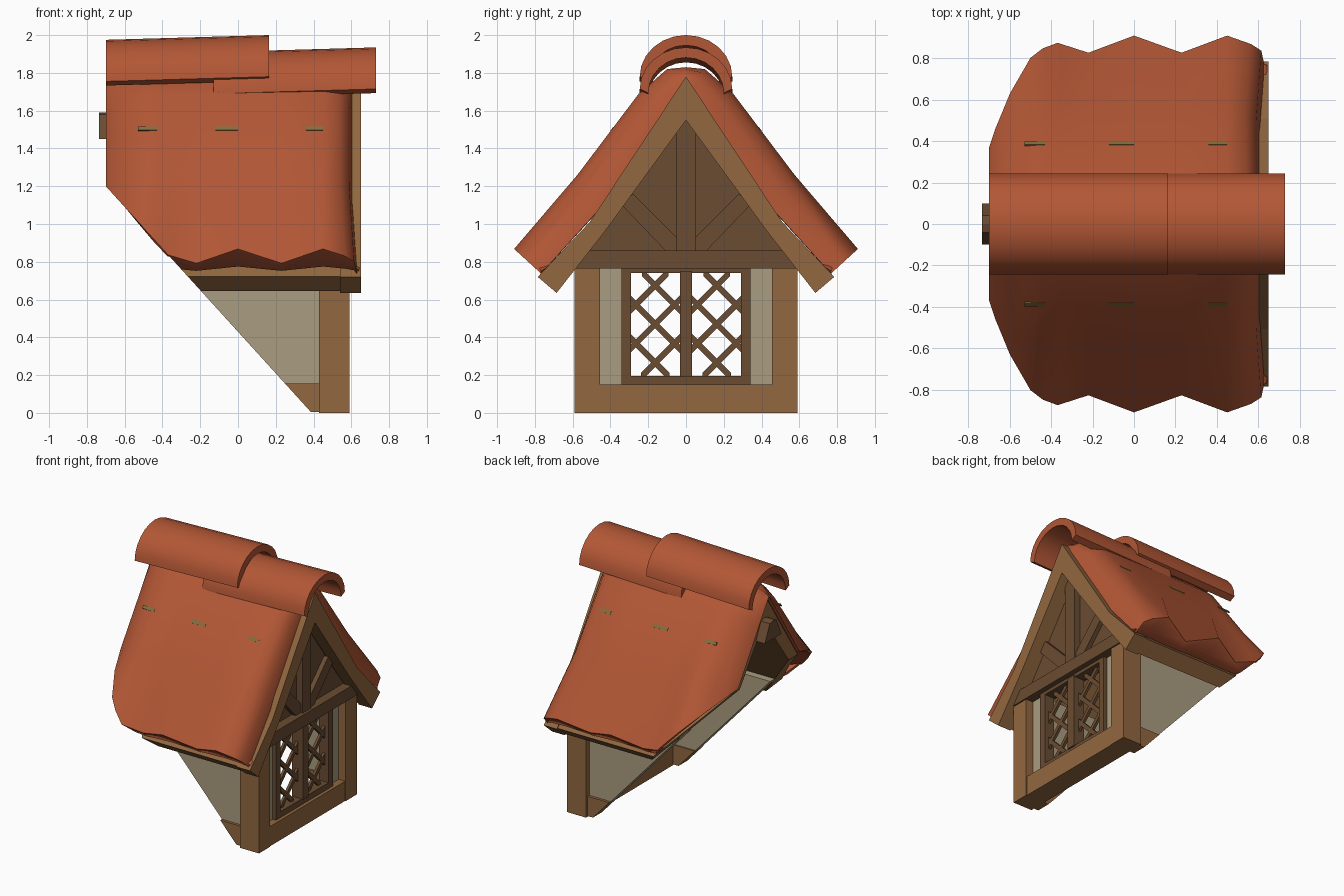
import bpy, bmesh, math
from mathutils import Vector

if "Cube" in bpy.data.objects:
    bpy.data.objects.remove(bpy.data.objects["Cube"])


def material(name, rgb):
    m = bpy.data.materials.new(name)
    m.diffuse_color = (*rgb, 1)
    m.use_nodes = True
    m.node_tree.nodes["Principled BSDF"].inputs["Base Color"].default_value = m.diffuse_color
    return m


WOOD = material("warm timber", (0.285, 0.136, 0.050))
DARK = material("dark timber", (0.142, 0.072, 0.032))
TILE = material("terracotta", (0.45, 0.095, 0.036))
WALL = material("plaster", (0.40, 0.335, 0.215))
MOSS = material("moss", (0.22, 0.16, 0.05))

# The back of everything is cut along the slope of the main roof
CUT_CO, CUT_NO = Vector((0.39, 0, 0)), Vector((-1.2, 0, -1.09)).normalized()


def clip(bm, fill=True):
    r = bmesh.ops.bisect_plane(bm, geom=bm.verts[:] + bm.edges[:] + bm.faces[:], dist=1e-5,
                               plane_co=CUT_CO, plane_no=CUT_NO, clear_outer=True)
    edges = [e for e in r["geom_cut"] if isinstance(e, bmesh.types.BMEdge)]
    if fill and edges:
        bmesh.ops.edgenet_fill(bm, edges=edges)


def finish(bm, name, mat):
    me = bpy.data.meshes.new(name)
    bm.to_mesh(me)
    bm.free()
    me.materials.append(mat)
    ob = bpy.data.objects.new(name, me)
    bpy.context.collection.objects.link(ob)
    return ob


def smooth(ob, angle):
    bpy.ops.object.select_all(action='DESELECT')
    ob.select_set(True)
    bpy.context.view_layer.objects.active = ob
    bpy.ops.object.shade_smooth_by_angle(angle=math.radians(angle))


def prism(name, polys, x0, x1, mat, mirror=False, cut=False, tilt=0):
    """Extrude (y, z) outlines along x, optionally on both sides."""
    bm = bmesh.new()
    for poly in polys:
        for s in ((1, -1) if mirror else (1,)):
            ends = [[bm.verts.new((x, s * y, z + tilt * (x - x0))) for y, z in poly] for x in (x0, x1)]
            bm.faces.new(ends[0])
            bm.faces.new(ends[1][::-1])
            n = len(poly)
            for i in range(n):
                j = (i + 1) % n
                bm.faces.new((ends[0][i], ends[1][i], ends[1][j], ends[0][j]))
    if cut:
        clip(bm)
    bmesh.ops.recalc_face_normals(bm, faces=bm.faces[:])
    return finish(bm, name, mat)


def rect(y0, y1, z0, z1):
    return [(y0, z0), (y1, z0), (y1, z1), (y0, z1)]


# Timber frame and plaster walls
prism("corner_posts", [rect(0.455, 0.59, 0, 0.84)], 0.43, 0.59, WOOD, mirror=True)
prism("front_sill_beam", [rect(-0.46, 0.46, 0, 0.15)], 0.43, 0.585, WOOD)
prism("side_sill_beams", [rect(0.46, 0.57, 0.005, 0.155)], -0.3, 0.44, WOOD, mirror=True, cut=True)
prism("side_walls", [rect(0.47, 0.55, 0.15, 0.85)], -0.6, 0.44, WALL, mirror=True, cut=True)
prism("front_wall_strips", [rect(0.335, 0.46, 0.14, 0.78)], 0.46, 0.53, WALL, mirror=True)

# Roof boards, barge boards and ridge beam
rafter = [(0, 1.78), (0.51, 1.01), (0.785, 0.72), (0.685, 0.635), (0.43, 0.96), (0, 1.55)]
prism("barge_boards", [rafter], 0.54, 0.65, WOOD, mirror=True)
board = [(0, 1.77), (0.5, 1.01), (0.775, 0.722), (0.685, 0.645), (0.43, 0.97), (0, 1.56)]
prism("roof_boards", [board], -0.66, 0.54, WOOD, mirror=True, cut=True)
prism("ridge_beam", [[(0, 1.59), (0.04, 1.58), (0.1, 1.45), (-0.1, 1.45), (-0.04, 1.58)]],
      -0.735, 0.5, DARK)

# Gable with post and braces
prism("gable_panel", [[(-0.6, 0.77), (0.6, 0.77), (0.03, 1.6), (-0.03, 1.6)]], 0.46, 0.53, DARK)
prism("gable_beam", [[(-0.61, 0.765), (0.61, 0.765), (0.54, 0.86), (-0.54, 0.86)]], 0.44, 0.6, DARK)
prism("gable_post", [rect(-0.05, 0.05, 0.86, 1.56)], 0.5, 0.58, DARK)
prism("gable_braces", [[(0.05, 0.93), (0.28, 1.16), (0.34, 1.10), (0.11, 0.86), (0.05, 0.86)]],
      0.5, 0.565, DARK, mirror=True)

# Window frame with diagonal lattice
prism("window_frame", [rect(0.29, 0.342, 0.15, 0.77), rect(0.0, 0.29, 0.15, 0.195),
                       rect(0.0, 0.29, 0.74, 0.77)], 0.48, 0.56, DARK, mirror=True)
prism("window_mullion", [rect(-0.033, 0.033, 0.19, 0.75)], 0.48, 0.57, DARK)
bars = []
Y0, Y1, Z0, Z1, MID, HALF = 0.03, 0.295, 0.19, 0.745, 0.163, 0.022
for k in range(-2, 3):
    for s in (1, -1):
        zc = 0.47 + 0.205 * k
        lo, hi = sorted((MID + s * (Z0 - zc), MID + s * (Z1 - zc)))
        a, b = max(Y0, lo), min(Y1, hi)
        if b - a > 0.02:
            za, zb = zc + s * (a - MID), zc + s * (b - MID)
            bars.append([(a, za - HALF), (b, zb - HALF), (b, zb + HALF), (a, za + HALF)])
prism("window_lattice", bars, 0.51, 0.53, DARK, mirror=True)

# Tiled roof: a shell that curls down to the boards at both ends, with wavy closed eaves
outer = [(0, 1.83), (0.1, 1.82), (0.25, 1.69), (0.575, 1.26), (0.91, 0.868)]
inner = [(0, 1.765), (0.04, 1.715), (0.14, 1.565), (0.43, 1.125), (0.765, 0.735)]
# station x, fullness of the body, fullness at the eave
stations = [(-0.7, -0.05, 0), (-0.67, 0.25, 0.25), (-0.6, 0.65, 0.65), (-0.5, 0.97, 0.95),
            (-0.44, 1, 0.9), (-0.36, 1, 0.74), (-0.22, 1, 0.43), (0, 1, 1), (0.23, 1, 0.43),
            (0.45, 1, 1), (0.54, 0.82, 0.72), (0.59, 0.45, 0.5), (0.605, -0.05, 0.02)]
bm = bmesh.new()
grid = []
for x, body, eave in stations:
    half = []
    rows = [(o, q, body) for o, q in zip(outer[:4], inner)]
    rows += [(outer[4], inner[4], eave), (outer[4], inner[4], 0.3 * eave),
             ((0.82, 0.80), (0.70, 0.775), 0)]
    for i, (o, q, t) in enumerate(rows):
        xx = x + (0.025 if i >= 4 and x > 0.5 else 0)
        half.append((xx, q[0] + t * (o[0] - q[0]), q[1] + t * (o[1] - q[1])))
    row = [(p[0], -p[1], p[2]) for p in half[:0:-1]] + half
    grid.append([bm.verts.new(p) for p in row])
for r0, r1 in zip(grid, grid[1:]):
    for j in range(len(r0) - 1):
        bm.faces.new((r0[j], r1[j], r1[j + 1], r0[j + 1]))
clip(bm, fill=False)
roof = finish(bm, "tiled_roof", TILE)
mod = roof.modifiers.new("thickness", 'SOLIDIFY')
mod.thickness, mod.offset = 0.02, -1
bpy.context.view_layer.objects.active = roof
bpy.ops.object.modifier_apply(modifier=mod.name)
smooth(roof, 60)

# Moss streaks, almost sunk into the tiles
c, along, out = Vector((0.390, 1.505)), Vector((0.6, -0.8)), Vector((0.8, 0.6))
streak = [tuple(c + along * a + out * b) for a, b in
          ((-0.012, -0.006), (0.012, -0.006), (0.012, 0.002), (-0.012, 0.002))]
for i, (a, b) in enumerate(((-0.53, -0.43), (-0.12, 0.0), (0.36, 0.45))):
    prism(f"moss_streak_{i + 1}", [streak], a, b, MOSS, mirror=True)

# Two overlapping ridge tiles
for name, x0, x1, base in (("ridge_tile_back", -0.7, 0.165, 1.755), ("ridge_tile_front", -0.13, 0.73, 1.69)):
    N = 12
    arc = [math.pi * i / N for i in range(N + 1)]
    ring = [(0.245 * math.cos(a), base + 0.22 * math.sin(a)) for a in arc]
    ring += [(0.2 * math.cos(a), base - 0.022 + 0.188 * math.sin(a)) for a in reversed(arc)]
    smooth(prism(name, [ring], x0, x1, TILE, tilt=0.029), 40)
